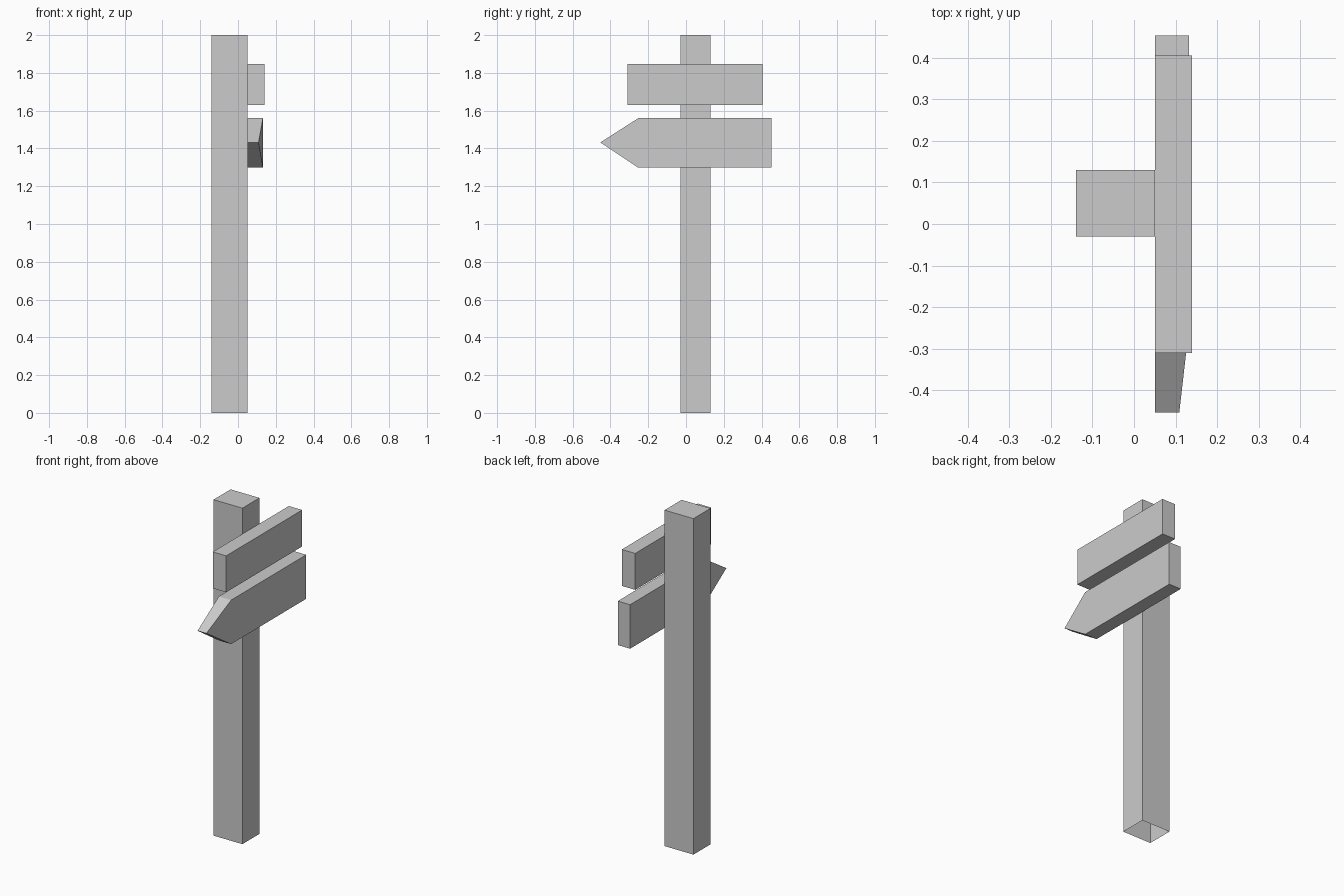
import bpy, bmesh

if "Cube" in bpy.data.objects:
    bpy.data.objects.remove(bpy.data.objects["Cube"])


def prism(name, back, front):
    """Solid between two matching outlines; returns the object."""
    bm = bmesh.new()
    a = [bm.verts.new(p) for p in back]
    b = [bm.verts.new(p) for p in front]
    bm.faces.new(a)
    bm.faces.new(b)
    for i in range(len(a)):
        j = (i + 1) % len(a)
        bm.faces.new((a[i], a[j], b[j], b[i]))
    bmesh.ops.recalc_face_normals(bm, faces=bm.faces)
    me = bpy.data.meshes.new(name)
    bm.to_mesh(me)
    bm.free()
    ob = bpy.data.objects.new(name, me)
    bpy.context.collection.objects.link(ob)
    return ob


# Post: square timber, open underneath
outline = [(-0.14, -0.03), (0.05, -0.03), (0.05, 0.13), (-0.14, 0.13)]
post = prism("post", [(x, y, 0) for x, y in outline], [(x, y, 2) for x, y in outline])
bm = bmesh.new()
bm.from_mesh(post.data)
base = [f for f in bm.faces if f.normal.z < -0.9]
bmesh.ops.delete(bm, geom=base, context='FACES_ONLY')
bm.to_mesh(post.data)
bm.free()

# Upper board: plain plank on the +x side of the post
plank = [(-0.31, 1.63), (0.405, 1.63), (0.405, 1.847), (-0.31, 1.847)]
prism("upper_board", [(0.051, y, z) for y, z in plank],
      [(0.139, y, z) for y, z in plank])

# Lower board: arrow plank, thinner at its tip
arrow = [(-0.453, 1.432), (-0.253, 1.298), (0.453, 1.298), (0.453, 1.56), (-0.253, 1.56)]
prism("arrow_board", [(0.051, y, z) for y, z in arrow],
      [(0.109 if y < -0.4 else 0.132, y, z) for y, z in arrow])
